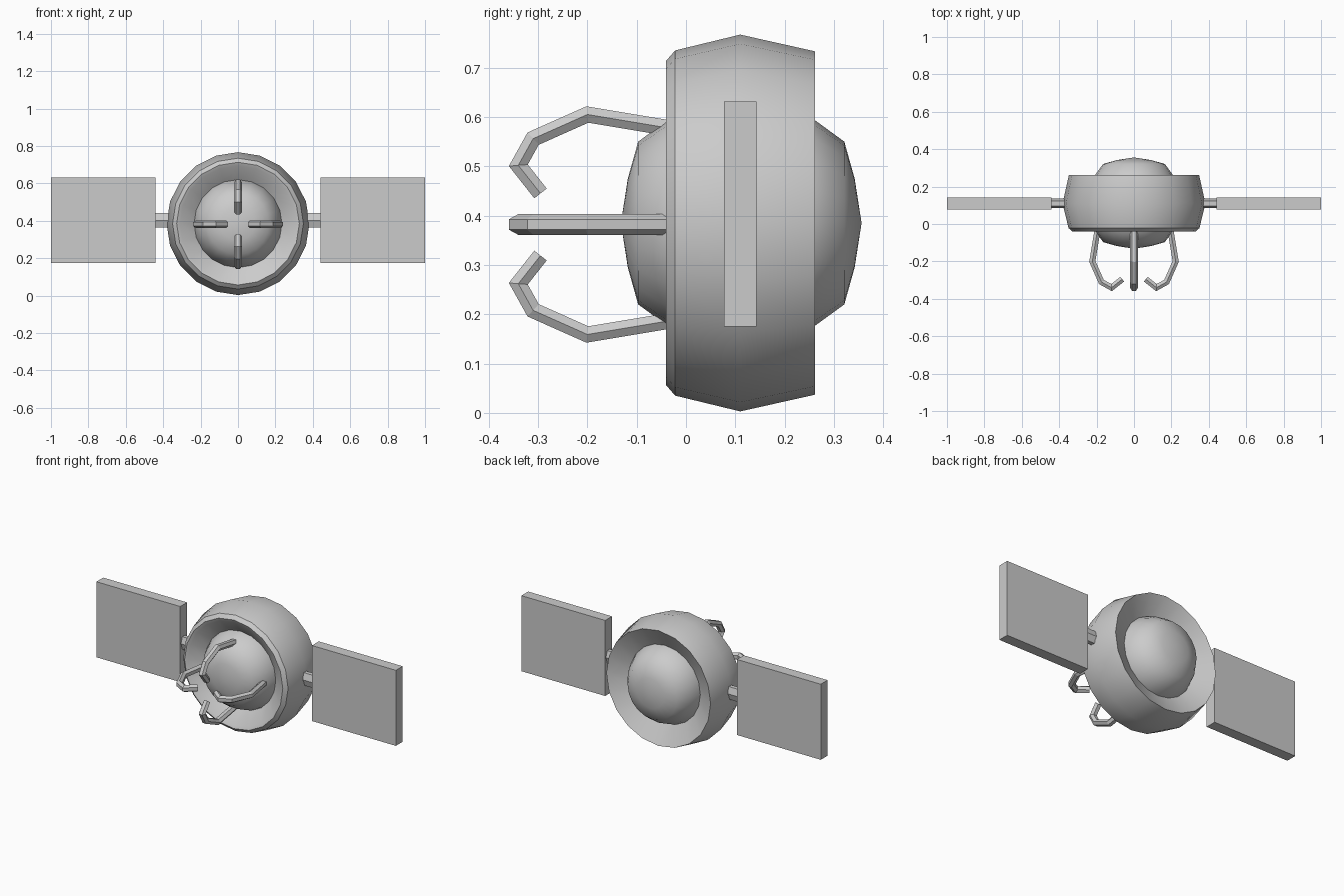
import bpy, bmesh, math
from mathutils import Vector, Matrix

if "Cube" in bpy.data.objects:
    bpy.data.objects.remove(bpy.data.objects["Cube"])

CZ = 0.385   # height of the body axis
CY = 0.112   # middle of the body along y


def finish(name, bm, smooth=None):
    bmesh.ops.recalc_face_normals(bm, faces=bm.faces)
    me = bpy.data.meshes.new(name)
    bm.to_mesh(me)
    bm.free()
    if smooth:
        me.shade_smooth()
        me.set_sharp_from_angle(angle=math.radians(smooth))
    ob = bpy.data.objects.new(name, me)
    bpy.context.collection.objects.link(ob)
    return ob


def lathe(name, profile, sides, closed, smooth):
    """Spin (radius, y) points round the body axis."""
    bm = bmesh.new()
    vs = [bm.verts.new((0, y, CZ + r)) for r, y in profile]
    pairs = list(zip(vs, vs[1:])) + ([(vs[-1], vs[0])] if closed else [])
    edges = [bm.edges.new(p) for p in pairs]
    bmesh.ops.spin(bm, geom=vs + edges, cent=(0, 0, CZ), axis=(0, 1, 0),
                   angle=math.tau, steps=sides, use_duplicate=False)
    bmesh.ops.remove_doubles(bm, verts=bm.verts, dist=1e-4)
    return finish(name, bm, smooth)


def loft(bm, rings):
    """Skin a list of point rings and cap both ends."""
    vr = [[bm.verts.new(p) for p in ring] for ring in rings]
    n = len(vr[0])
    for a, b in zip(vr, vr[1:]):
        for i in range(n):
            bm.faces.new((a[i], a[(i + 1) % n], b[(i + 1) % n], b[i]))
    bm.faces.new(vr[0])
    bm.faces.new(vr[-1])


# outer ring with dished front and back
lathe("body_ring", [(0.228, 0.03), (0.31, -0.033), (0.328, -0.041), (0.35, -0.022),
                    (0.382, 0.11), (0.348, 0.262), (0.228, 0.195)], 20, True, 35)

# core bulging out of both dishes
half = [(0, 0.244), (0.09, 0.23), (0.165, 0.209), (0.208, 0.15), (0.235, 0.09)]
core = [(r, CY - d) for r, d in half] + [(0.24, CY)] + [(r, CY + d) for r, d in reversed(half)]
lathe("core_dome", core, 20, False, 40)

# four hooked claws, hexagonal tube along a bent path of (y, radius) points
path = [Vector(p) for p in [(0.04, 0.183), (-0.2, 0.223), (-0.31, 0.174),
                            (-0.34, 0.12), (-0.295, 0.063)]]
for k, side in enumerate(("top", "right", "bottom", "left")):
    rot = Matrix.Rotation(k * math.pi / 2, 3, 'Y')
    rings = []
    for i, p in enumerate(path):
        d1 = (p - path[max(i - 1, 0)]).normalized()
        d2 = (path[min(i + 1, len(path) - 1)] - p).normalized()
        t = (d1 + d2).normalized()
        ref = d1 if d1.length else d2
        n = Vector((-t.y, t.x)) / max(t.dot(ref), 0.5)
        ring = []
        for j in range(6):
            a = j * math.pi / 3
            q = p + n * 0.0185 * math.sin(a)
            ring.append(rot @ Vector((0.021 * math.cos(a), q.x, q.y)) + Vector((0, 0, CZ - 0.003)))
        rings.append(ring)
    bm = bmesh.new()
    loft(bm, rings)
    finish("claw_" + side, bm)

# side panels and their struts
for s, side in ((1, "right"), (-1, "left")):
    bm = bmesh.new()
    bmesh.ops.create_cube(bm, size=1, matrix=Matrix.Translation((s * 0.72, 0.11, 0.403))
                          @ Matrix.Diagonal((0.56, 0.065, 0.456, 1)))
    finish("panel_" + side, bm)
    bm = bmesh.new()
    loft(bm, [[(s * x, 0.11 + 0.025 * math.cos(j * math.pi / 3),
                0.403 + 0.044 * math.sin(j * math.pi / 3)) for j in range(6)]
              for x in (0.33, 0.45)])
    finish("strut_" + side, bm)
